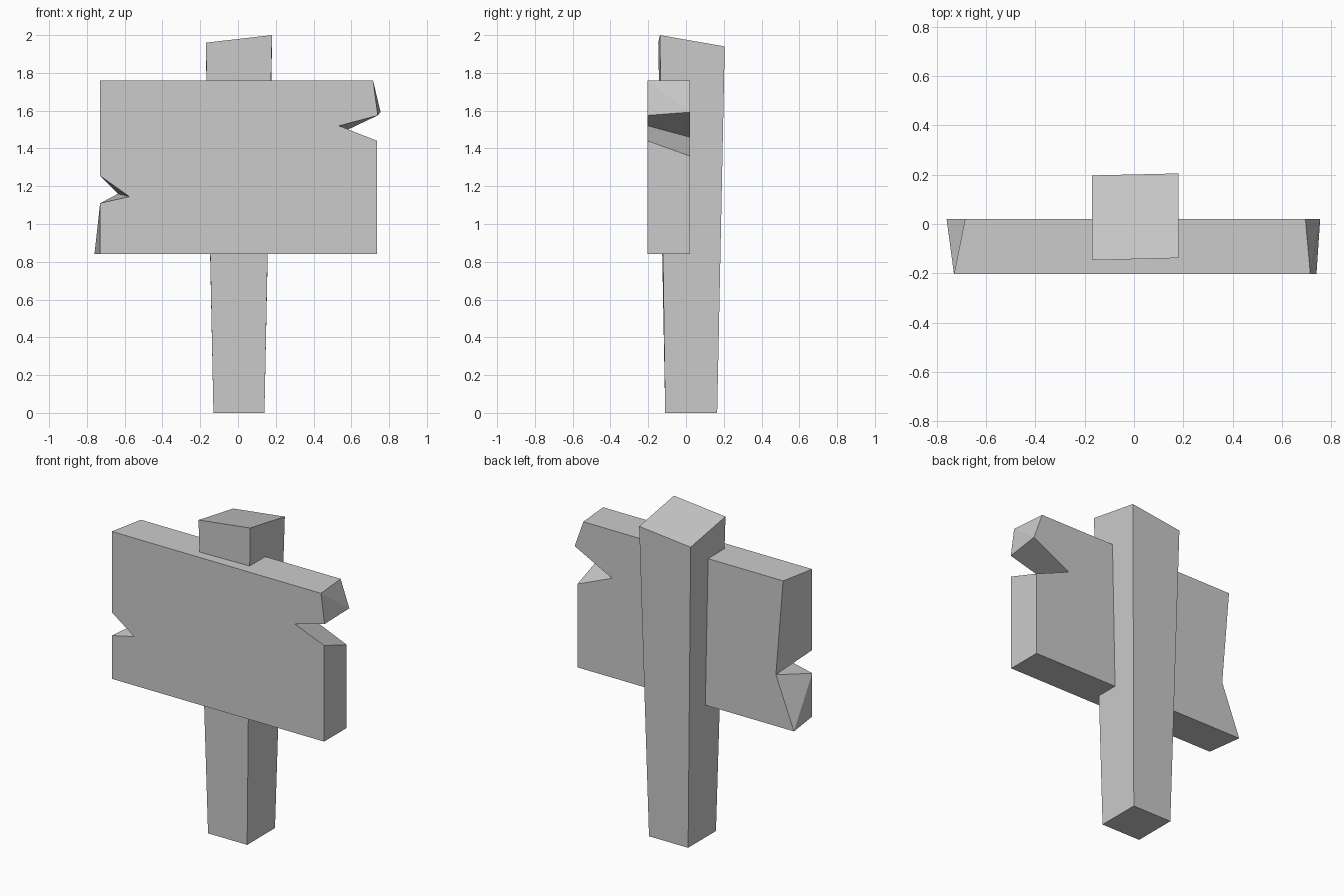
import bpy, bmesh

if "Cube" in bpy.data.objects:
    bpy.data.objects.remove(bpy.data.objects["Cube"])


def loft(name, pairs):
    """Bridge two outlines given as (point_a, point_b) pairs; repeated points share a vertex."""
    bm = bmesh.new()
    cache = {}

    def vert(p):
        if p not in cache:
            cache[p] = bm.verts.new(p)
        return cache[p]

    def face(points):
        unique = list(dict.fromkeys(points))
        if len(unique) > 2:
            bm.faces.new([vert(p) for p in unique])

    face([a for a, b in pairs])
    face([b for a, b in reversed(pairs)])
    for (a0, b0), (a1, b1) in zip(pairs, pairs[1:] + pairs[:1]):
        face([a1, a0, b0, b1])
    bmesh.ops.recalc_face_normals(bm, faces=bm.faces)
    mesh = bpy.data.meshes.new(name)
    bm.to_mesh(mesh)
    bm.free()
    obj = bpy.data.objects.new(name, mesh)
    bpy.context.collection.objects.link(obj)
    return obj


# Post: flares upward, with a slanted top
loft("post", [
    ((-0.13, -0.11, 0), (-0.17, -0.147, 1.96)),
    ((0.14, -0.11, 0), (0.18, -0.138, 2.0)),
    ((0.14, 0.165, 0), (0.18, 0.205, 1.94)),
    ((-0.13, 0.165, 0), (-0.17, 0.197, 1.90)),
])

# Board: front x, z and back x, z around the notched outline
FRONT, BACK = -0.203, 0.02
outline = [
    # straight lower right side and right notch
    (0.737, 0.84, 0.737, 0.84),
    (0.737, 1.44, 0.737, 1.36),
    (0.535, 1.52, 0.498, 1.46),
    (0.74, 1.575, 0.755, 1.592),
    # chipped upper right corner
    (0.715, 1.76, 0.755, 1.592),
    (0.715, 1.76, 0.695, 1.76),
    # upper left side and left notch, pinched to one point at the back
    (-0.73, 1.76, -0.685, 1.76),
    (-0.73, 1.255, -0.635, 1.16),
    (-0.575, 1.145, -0.635, 1.16),
    (-0.73, 1.11, -0.635, 1.16),
    # chipped lower left corner
    (-0.73, 1.11, -0.76, 0.84),
    (-0.73, 0.84, -0.76, 0.84),
]
loft("sign_board", [((fx, FRONT, fz), (bx, BACK, bz)) for fx, fz, bx, bz in outline])
